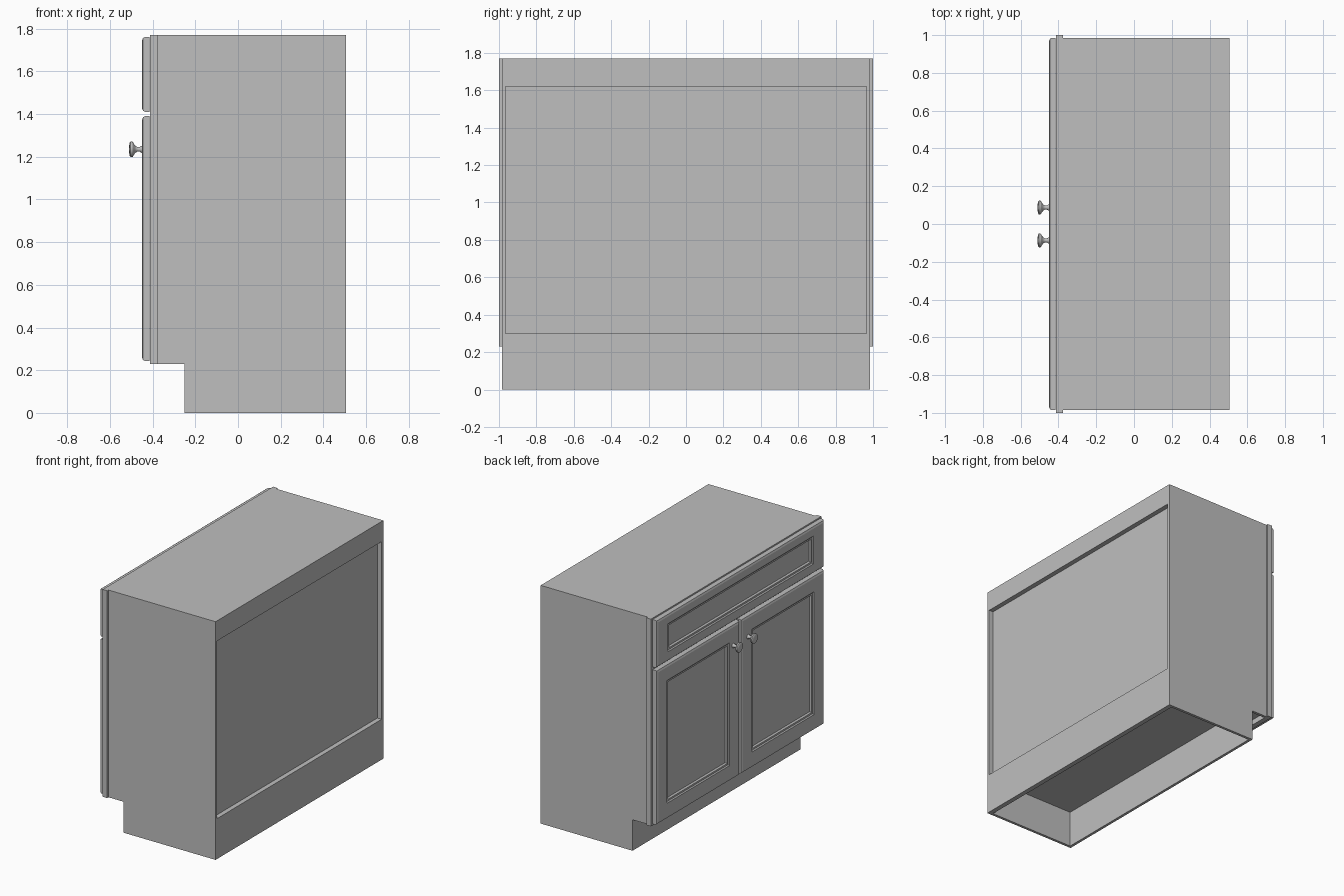
import bpy, bmesh, math

cube = bpy.data.objects.get("Cube")
if cube:
    bpy.data.objects.remove(cube, do_unlink=True)

# One plain grey finish
GREY = (0.52, 0.52, 0.52, 1.0)
paint = bpy.data.materials.new("light grey")
paint.diffuse_color = GREY
paint.use_nodes = True
paint.node_tree.nodes["Principled BSDF"].inputs["Base Color"].default_value = GREY


def finish(name, bm):
    bmesh.ops.recalc_face_normals(bm, faces=bm.faces)
    mesh = bpy.data.meshes.new(name)
    bm.to_mesh(mesh)
    bm.free()
    mesh.materials.append(paint)
    obj = bpy.data.objects.new(name, mesh)
    bpy.context.collection.objects.link(obj)
    return obj


def loft(name, rings):
    """Skin a stack of equal-length point loops and cap both ends."""
    bm = bmesh.new()
    loops = [[bm.verts.new(p) for p in ring] for ring in rings]
    n = len(loops[0])
    for a, b in zip(loops, loops[1:]):
        for i in range(n):
            j = (i + 1) % n
            bm.faces.new((a[i], a[j], b[j], b[i]))
    bm.faces.new(loops[0])
    bm.faces.new(loops[-1])
    return finish(name, bm)


def rect(x, y0, y1, z0, z1):
    return [(x, y0, z0), (x, y1, z0), (x, y1, z1), (x, y0, z1)]


def box(name, x0, x1, y0, y1, z0, z1):
    return loft(name, [rect(x0, y0, y1, z0, z1), rect(x1, y0, y1, z0, z1)])


TOP, KICK = 1.77, 0.23
BACK, FRAME_BACK, FRAME_FRONT = 0.505, -0.375, -0.412
OUT, INN = 0.985, 0.965       # outer and inner faces of the side panels

# Side panels with a toe notch
side = [(FRAME_BACK, KICK), (-0.25, KICK), (-0.25, 0), (BACK, 0),
        (BACK, TOP), (FRAME_BACK, TOP)]
for label, s in (("left", 1), ("right", -1)):
    loft(label + "_side_panel", [[(x, s * y, z) for x, z in side] for y in (INN, OUT)])

# Carcass boards between the sides
box("top_panel", FRAME_BACK, 0.47, -INN, INN, TOP - 0.03, TOP)
box("floor_panel", FRAME_BACK, 0.47, -INN, INN, 0.27, 0.30)
box("toe_kick", -0.25, -0.23, -INN, INN, 0, 0.27)
box("back_top_rail", 0.47, BACK, -INN, INN, 1.62, TOP)
box("back_bottom_rail", 0.47, BACK, -INN, INN, 0, 0.30)
box("back_panel", 0.46, 0.47, -INN, INN, 0.30, TOP - 0.03)

# Face frame
for label, s in (("left", 1), ("right", -1)):
    y0, y1 = sorted((s * 0.90, s * 1.0))
    box(label + "_frame_stile", FRAME_FRONT, FRAME_BACK, y0, y1, KICK, TOP)
for label, z0, z1 in (("bottom", KICK, 0.31), ("middle", 1.35, 1.45), ("top", 1.69, TOP)):
    box(label + "_frame_rail", FRAME_FRONT, FRAME_BACK, -0.90, 0.90, z0, z1)
box("centre_frame_stile", FRAME_FRONT, FRAME_BACK, -0.05, 0.05, 0.31, 1.35)


def front_panel(name, y0, y1, z0, z1, rail_y, rail_z):
    """Door or drawer front: eased edge, flat frame, stepped moulding, sunk panel."""
    face = -0.45
    steps = [(FRAME_FRONT - 0.003, 0, 0), (-0.435, 0, 0), (-0.445, 0.005, 0.005),
             (face, 0.018, 0.018),
             (face, rail_y - 0.028, rail_z - 0.028),
             (-0.443, rail_y - 0.020, rail_z - 0.020),
             (-0.443, rail_y - 0.008, rail_z - 0.008),
             (-0.432, rail_y, rail_z)]
    loft(name, [rect(x, y0 + a, y1 - a, z0 + b, z1 - b) for x, a, b in steps])


front_panel("drawer_front", -OUT, OUT, 1.41, 1.762, 0.16, 0.10)
front_panel("left_door", 0.008, OUT, 0.243, 1.39, 0.15, 0.145)
front_panel("right_door", -OUT, -0.008, 0.243, 1.39, 0.15, 0.145)

# Turned door knobs: (x, radius) profile
knob = [(-0.449, 0.017), (-0.454, 0.016), (-0.460, 0.011), (-0.472, 0.011),
        (-0.480, 0.016), (-0.488, 0.026), (-0.493, 0.035), (-0.498, 0.037),
        (-0.504, 0.036), (-0.508, 0.030), (-0.510, 0.018)]
SEG = 24
for label, y in (("left", 0.087), ("right", -0.087)):
    rings = [[(x, y + r * math.cos(2 * math.pi * i / SEG),
               1.235 + r * math.sin(2 * math.pi * i / SEG)) for i in range(SEG)]
             for x, r in knob]
    obj = loft(label + "_knob", rings)
    bpy.ops.object.select_all(action="DESELECT")
    obj.select_set(True)
    bpy.context.view_layer.objects.active = obj
    bpy.ops.object.shade_smooth_by_angle(angle=math.radians(40))
